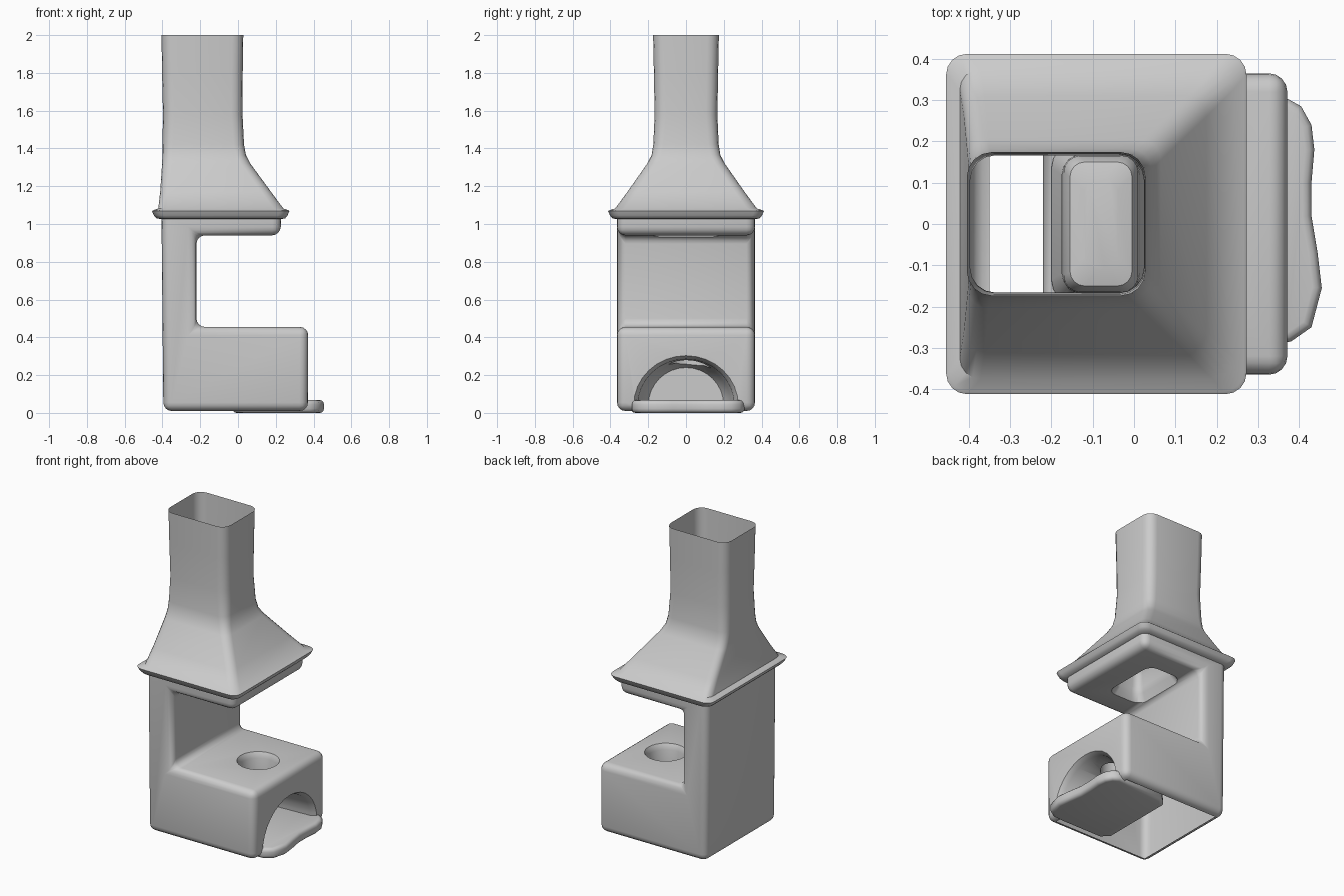
import bpy, bmesh
from math import sin, cos, pi
from mathutils import Vector

if "Cube" in bpy.data.objects:
    bpy.data.objects.remove(bpy.data.objects["Cube"])


def finish(name, bm, smooth=True):
    bmesh.ops.recalc_face_normals(bm, faces=bm.faces)
    me = bpy.data.meshes.new(name)
    bm.to_mesh(me)
    bm.free()
    ob = bpy.data.objects.new(name, me)
    bpy.context.collection.objects.link(ob)
    if smooth:
        shade(ob)
    return ob


def shade(ob):
    bpy.ops.object.select_all(action='DESELECT')
    ob.select_set(True)
    bpy.context.view_layer.objects.active = ob
    bpy.ops.object.shade_smooth_by_angle(angle=0.7)


def loft(name, rings, cap_start=False, cap_end=False, smooth=True):
    """Skin a list of closed rings with equal point counts."""
    bm = bmesh.new()
    vs = [[bm.verts.new(p) for p in r] for r in rings]
    n = len(vs[0])
    for a, b in zip(vs, vs[1:]):
        for i in range(n):
            j = (i + 1) % n
            bm.faces.new((a[i], a[j], b[j], b[i]))
    if cap_start:
        bm.faces.new(vs[0])
    if cap_end:
        bm.faces.new(vs[-1])
    return finish(name, bm, smooth)


def rounded_rect(x0, x1, w, z, r, seg=4):
    pts = []
    corners = ((x1 - r, w - r), (x0 + r, w - r), (x0 + r, r - w), (x1 - r, r - w))
    for k, (cx, cy) in enumerate(corners):
        for i in range(seg + 1):
            a = (k + i / seg) * pi / 2
            pts.append((cx + r * cos(a), cy + r * sin(a), z))
    return pts


def arch(x, w, h, base=0.04, seg=16):
    return [(x, w * cos(pi * i / seg), base + h * sin(pi * i / seg)) for i in range(seg + 1)]


def circle(x, y, z, r, seg=24):
    return [(x + r * cos(2 * pi * i / seg), y + r * sin(2 * pi * i / seg), z) for i in range(seg)]


def extrude(bm, pts, vec):
    f = bm.faces.new([bm.verts.new(p) for p in pts])
    res = bmesh.ops.extrude_face_region(bm, geom=[f])
    bmesh.ops.translate(bm, vec=vec, verts=[v for v in res['geom'] if isinstance(v, bmesh.types.BMVert)])
    bmesh.ops.recalc_face_normals(bm, faces=bm.faces)


# C-shaped masonry body: firebox, back column and overhanging arm
TOP = 1.03
profile = [(-0.395, 0.01), (0.37, 0.01), (0.372, 0.455), (-0.22, 0.455),
           (-0.22, 0.94), (0.225, 0.94), (0.228, TOP), (-0.405, TOP)]
bm = bmesh.new()
extrude(bm, [(x, -0.365, z) for x, z in profile], Vector((0, 0.73, 0)))
edges = [e for e in bm.edges if min(v.co.z for v in e.verts) < TOP - 0.01]
bmesh.ops.bevel(bm, geom=edges, offset=0.045, segments=4, profile=0.5, affect='EDGES')
body = finish("body", bm, False)

# cutters: arched firebox, round cooking hole, smoke opening in the arm
cutters = [
    loft("firebox_cutter", [arch(0.50, 0.28, 0.265), arch(0.375, 0.28, 0.265), arch(0.34, 0.255, 0.245),
                            arch(0.05, 0.24, 0.23), arch(-0.02, 0.2, 0.2)], True, True, False),
    loft("hole_cutter", [circle(0.13, 0.02, 0.18, 0.11), circle(0.13, 0.02, 0.42, 0.11),
                         circle(0.13, 0.02, 0.445, 0.12), circle(0.13, 0.02, 0.50, 0.15)], True, True, False),
    loft("smoke_cutter", [rounded_rect(-0.20, 0.05, 0.20, 0.90, 0.06), rounded_rect(-0.20, 0.04, 0.195, 0.94, 0.06),
                          rounded_rect(-0.175, 0.015, 0.17, 0.98, 0.05),
                          rounded_rect(-0.17, 0.01, 0.165, 1.2, 0.04)], True, True, False),
]
bpy.context.view_layer.objects.active = body
for c in cutters:
    c.hide_render = True
    m = body.modifiers.new("cut", 'BOOLEAN')
    m.operation, m.solver, m.object = 'DIFFERENCE', 'EXACT', c
    bpy.ops.object.modifier_apply(modifier=m.name)
for c in cutters:
    bpy.data.objects.remove(c, do_unlink=True)

# open the shell underneath and where the hood sits
bm = bmesh.new()
bm.from_mesh(body.data)
gone = [f for f in bm.faces if (f.normal.z < -0.99 and f.calc_center_median().z < 0.02)
        or (f.normal.z > 0.99 and f.calc_center_median().z > TOP - 0.005)]
bmesh.ops.delete(bm, geom=gone, context='FACES')
bm.to_mesh(body.data)
bm.free()
shade(body)

# closed top of the smoke pocket, hidden inside the hood
loft("smoke_pocket", [rounded_rect(-0.173, 0.013, 0.168, 1.02, 0.045), rounded_rect(-0.17, 0.01, 0.165, 1.10, 0.04),
                      rounded_rect(-0.155, -0.005, 0.15, 1.13, 0.035),
                      rounded_rect(-0.12, -0.04, 0.11, 1.14, 0.03)], False, True)

# hood with flanged rim, flaring into the open chimney
hood = [(-0.402, 0.222, 0.362, 1.025, 0.05), (-0.43, 0.25, 0.39, 1.03, 0.05), (-0.445, 0.262, 0.402, 1.045, 0.05),
        (-0.455, 0.272, 0.412, 1.068, 0.05), (-0.448, 0.266, 0.406, 1.073, 0.05), (-0.422, 0.24, 0.375, 1.082, 0.05),
        (-0.412, 0.175, 0.31, 1.17, 0.05), (-0.402, 0.065, 0.205, 1.32, 0.05), (-0.40, 0.042, 0.182, 1.365, 0.05),
        (-0.40, 0.032, 0.173, 1.42, 0.055), (-0.397, 0.024, 0.166, 1.58, 0.06), (-0.402, 0.025, 0.17, 1.8, 0.06),
        (-0.405, 0.028, 0.174, 2.0, 0.06)]
loft("hood_and_chimney", [rounded_rect(*h) for h in hood])

# hearth slab with a wavy front lip
outline = [(-0.03, -0.24), (0.02, -0.29), (0.30, -0.29), (0.38, -0.285), (0.43, -0.25), (0.455, -0.155),
           (0.445, -0.07), (0.43, 0.02), (0.43, 0.1), (0.437, 0.18), (0.43, 0.24), (0.405, 0.285),
           (0.36, 0.31), (0.28, 0.30), (0.02, 0.28), (-0.03, 0.23)]
bm = bmesh.new()
extrude(bm, [(x, y, 0.0) for x, y in outline], Vector((0, 0, 0.068)))
rim = [e for e in bm.edges if abs(e.verts[0].co.z - e.verts[1].co.z) < 0.01]
bmesh.ops.bevel(bm, geom=rim, offset=0.022, segments=3, profile=0.5, affect='EDGES')
for v in bm.verts:
    v.co.z = max(v.co.z, 0.0)
finish("hearth_slab", bm)
